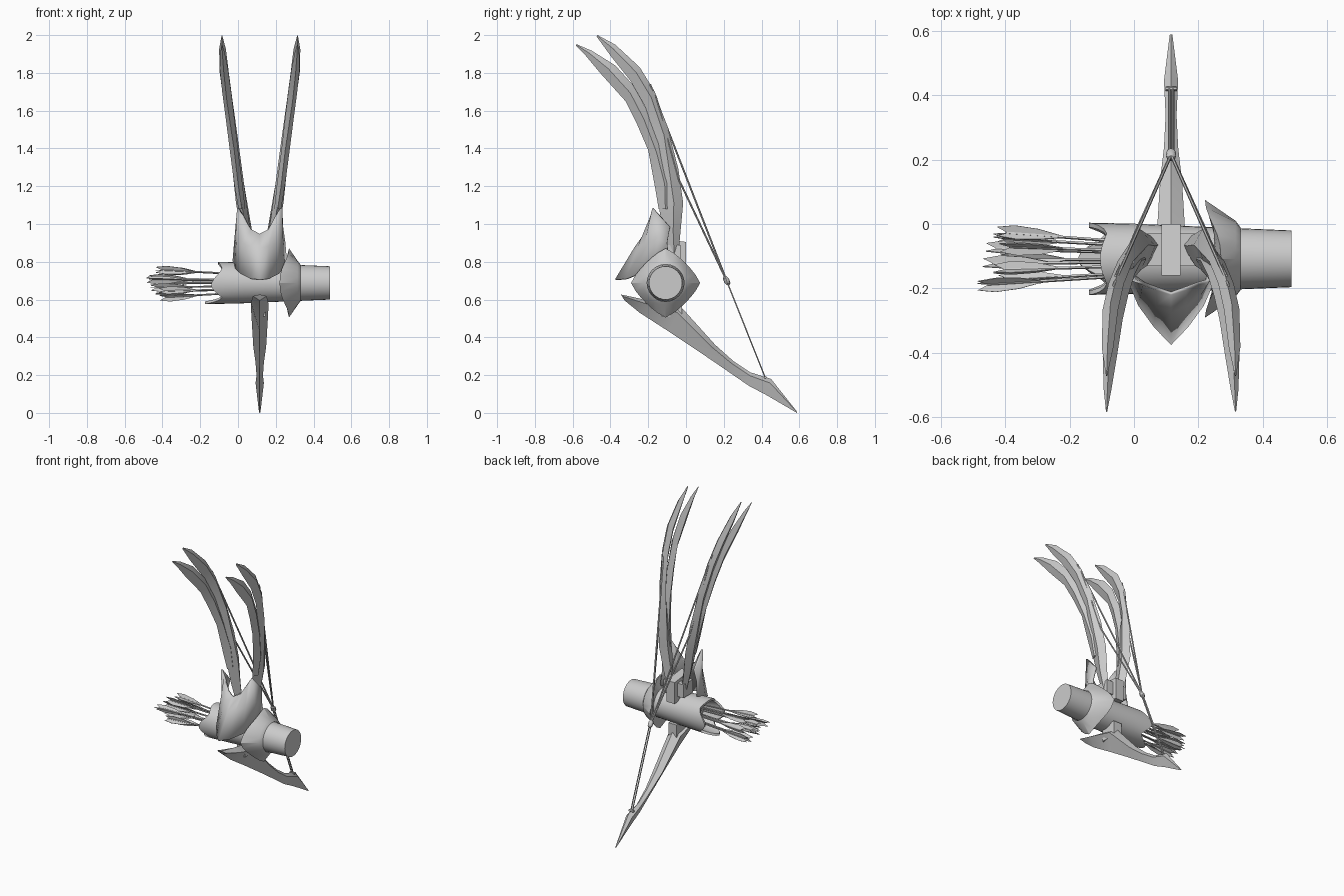
import bpy, bmesh, math, random
from mathutils import Vector

if "Cube" in bpy.data.objects:
    bpy.data.objects.remove(bpy.data.objects["Cube"])

random.seed(4)
CX = 0.115                      # mirror plane of the bow
QY, QZ = -0.108, 0.688          # quiver axis

grey = bpy.data.materials.new("plain_grey")
grey.diffuse_color = (0.6, 0.6, 0.6, 1)
grey.use_nodes = True
grey.node_tree.nodes["Principled BSDF"].inputs["Base Color"].default_value = grey.diffuse_color


def make(name, verts, faces, smooth=35, thick=0):
    me = bpy.data.meshes.new(name)
    me.from_pydata([tuple(v) for v in verts], [], faces)
    bm = bmesh.new()
    bm.from_mesh(me)
    bmesh.ops.recalc_face_normals(bm, faces=bm.faces[:])
    bm.to_mesh(me)
    bm.free()
    ob = bpy.data.objects.new(name, me)
    bpy.context.collection.objects.link(ob)
    me.materials.append(grey)
    if thick:
        mod = ob.modifiers.new("thickness", 'SOLIDIFY')
        mod.thickness = thick
        mod.offset = 0
    bpy.ops.object.select_all(action='DESELECT')
    ob.select_set(True)
    bpy.context.view_layer.objects.active = ob
    if smooth:
        bpy.ops.object.shade_smooth_by_angle(angle=math.radians(smooth))
    return ob


def loft(name, rings, closed=True, caps=True, smooth=35, thick=0):
    n = len(rings[0])
    verts = [p for r in rings for p in r]
    faces = []
    for i in range(len(rings) - 1):
        for j in range(n if closed else n - 1):
            k = (j + 1) % n
            faces.append((i*n + j, i*n + k, (i+1)*n + k, (i+1)*n + j))
    if caps:
        faces += [tuple(range(n)), tuple(range(len(verts) - n, len(verts)))]
    return make(name, verts, faces, smooth, thick)


def blade(name, stations, side, ridge):
    """Diamond section: front y,z, back y,z, offset from mirror plane, half width."""
    rings = []
    for fy, fz, by, bz, off, w in stations:
        x = CX + side * off
        my, mz = fy + (by - fy) * ridge, fz + (bz - fz) * ridge
        rings.append([(x, fy, fz), (x + w, my, mz), (x, by, bz), (x - w, my, mz)])
    return loft(name, rings, smooth=30)


def rod(name, a, b, r, n=6):
    a, b = Vector(a), Vector(b)
    q = (b - a).to_track_quat('Z', 'Y')
    ring = [q @ Vector((r*math.cos(t), r*math.sin(t), 0))
            for t in (2*math.pi*i/n for i in range(n))]
    return loft(name, [[a + p for p in ring], [b + p for p in ring]], smooth=40)


# Upper limbs: each a long back blade with a forked front blade
back_blade = [
    (-.10, .84, -.04, .84, .055, .02), (-.13, .98, -.03, .95, .075, .026),
    (-.145, 1.12, -.015, 1.11, .098, .028), (-.16, 1.22, -.04, 1.29, .116, .026),
    (-.15, 1.42, -.095, 1.50, .142, .024), (-.215, 1.62, -.165, 1.70, .17, .024),
    (-.295, 1.76, -.245, 1.83, .188, .024), (-.395, 1.885, -.375, 1.95, .197, .018),
    (-.473, 1.992, -.468, 2.0, .2, .002)]
front_blade = [
    (-.145, 1.08, -.08, 1.08, .095, .018), (-.165, 1.2, -.07, 1.22, .113, .022),
    (-.20, 1.39, -.12, 1.37, .135, .022), (-.26, 1.53, -.19, 1.57, .156, .023),
    (-.32, 1.65, -.275, 1.73, .174, .024), (-.455, 1.80, -.375, 1.84, .19, .022),
    (-.53, 1.89, -.50, 1.918, .197, .012), (-.583, 1.945, -.58, 1.952, .2, .002)]
for s, label in ((-1, "left"), (1, "right")):
    blade(f"upper_limb_back_{label}", back_blade, s, .62)
    blade(f"upper_limb_front_{label}", front_blade, s, .55)

# Lower limb
blade("lower_limb", [
    (-.325, .595, -.345, .627, 0, .036), (-.245, .53, -.22, .60, 0, .046),
    (-.09, .43, -.03, .565, 0, .045), (.075, .32, .155, .36, 0, .034),
    (.20, .235, .25, .275, 0, .022), (.33, .145, .34, .215, 0, .017),
    (.43, .092, .45, .18, 0, .022), (.587, .0, .588, .006, 0, .004)], 1, .75)


# Grip blocks above and below the quiver
def block(name, y0, y1, z0, z1, w=.03, slant=0):
    rings = [[(x, y0, z0), (x, y1, z0 - slant), (x, y1, z1 - slant), (x, y0, z1)]
             for x in (CX - w, CX + w)]
    return loft(name, rings, smooth=0)


block("upper_grip_block", -.16, 0, .78, .925, slant=.02)
block("lower_grip_block", -.13, -.02, .51, .61)
for s in (-1, 1):
    block("limb_root", -.13, -.03, .80, .89, w=.075 if s > 0 else .05)


# Quiver: tapered tube with a spiked rim on the open left end
N = 32


def circle(x, r):
    return [(x(t) if callable(x) else x, QY + r*math.cos(t), QZ + r*math.sin(t))
            for t in (2*math.pi*i/N for i in range(N))]


def rim(t):
    spike = abs(math.cos(2*t)) ** 1.5
    return -.085 - .055*spike + .035*math.sin(t)*spike


loft("quiver", [circle(0.0, .08), circle(rim, .098), circle(rim, .112), circle(0.0, .109),
                circle(.25, .098), circle(.488, .088)])

# Flared collar with four points
M = 24
inner, middle, outer = [], [], []
for i in range(M):
    t = 2*math.pi*i/M
    c, s = math.cos(t), math.sin(t)
    d = .183 / (abs(c)**1.25 + abs(s)**1.25)**(1/1.25)
    inner.append((.33, QY + .098*c, QZ + .098*s))
    middle.append((.315, QY + .118*c, QZ + .118*s))
    outer.append((.27 - .05*c*c, QY + d*c, QZ + d*s))
back = [(.25, QY + .1*(p[1]-QY)/.098, QZ + .1*(p[2]-QZ)/.098) for p in inner]
loft("collar", [inner, middle, outer, back], caps=False, smooth=30)

# Front guard: curved prow with a notch between two horns
# columns: (offset, y, z) at bottom, middle and top edges
cols = [
    [(0, -.37, .705), (0, -.27, .87), (0, -.215, .945)],
    [(.05, -.315, .71), (.045, -.25, .88), (.045, -.20, .97)],
    [(.097, -.25, .735), (.09, -.215, .895), (.085, -.185, 1.04)],
    [(.125, -.185, .765), (.118, -.16, .92), (.114, -.175, 1.085)],
    [(.138, -.09, .805), (.13, -.10, .90), (.118, -.085, .985)]]
full = [[(-o, y, z) for o, y, z in c] for c in cols[:0:-1]] + cols
rings = [[(CX + o, y, z) for o, y, z in c] for c in full]
loft("front_guard", rings, closed=False, caps=False, smooth=45, thick=.012)

# Bowstring and its knot
knot = (CX, .215, .70)
for s in (-1, 1):
    rod("string_lower", (CX + s*.006, .215, .70), (CX + s*.006, .42, .185), .004)
    rod("string_upper_long", knot, (CX + s*.178, -.19, 1.74), .005)
    rod("string_upper_short", knot, (CX + s*.116, -.04, 1.24), .005)
    rod("string_return", (CX + s*.116, -.04, 1.24), (CX + s*.172, -.16, 1.68), .004)
loft("string_knot", [[(CX + r*math.cos(a), .215 + r*math.sin(a) - h*.35, .70 + h)
                      for a in (math.pi*k/4 for k in range(8))]
                     for h, r in ((-.024, .006), (-.012, .016), (.012, .016), (.024, .006))])
rod("string_loop", (CX - .018, .42, .188), (CX + .018, .42, .188), .007)

# Arrows: thin shafts with three leaf-shaped vanes each
for i in range(10):
    ring = i < 7
    a = 2*math.pi*i/7 + .2 if ring else 2*math.pi*i/3
    r0, r1 = (.062, .084) if ring else (.022, .032)
    end = -.485 if i == 3 else -random.uniform(.41, .475)
    p0 = Vector((.0, QY + r0*.85*math.cos(a), QZ + r0*.85*math.sin(a)))
    p1 = Vector((end, QY + r1*math.cos(a), QZ + r1*.9*math.sin(a)))
    axis = (p1 - p0).normalized()
    rod("arrow_shaft", p0, p1 - axis*.03, .005, 5)
    verts, faces = [], []
    for k in range(3):
        t = a + 2*math.pi*k/3
        out = Vector((0, math.cos(t), math.sin(t)))
        pts = [(.22, 0), (.13, .02), (.055, .026), (0, .017), (.035, 0)]
        faces.append(tuple(range(len(verts), len(verts) + 5)))
        verts += [p1 - axis*b + out*h for b, h in pts]
    make("arrow_vanes", verts, faces, smooth=0, thick=.003)
